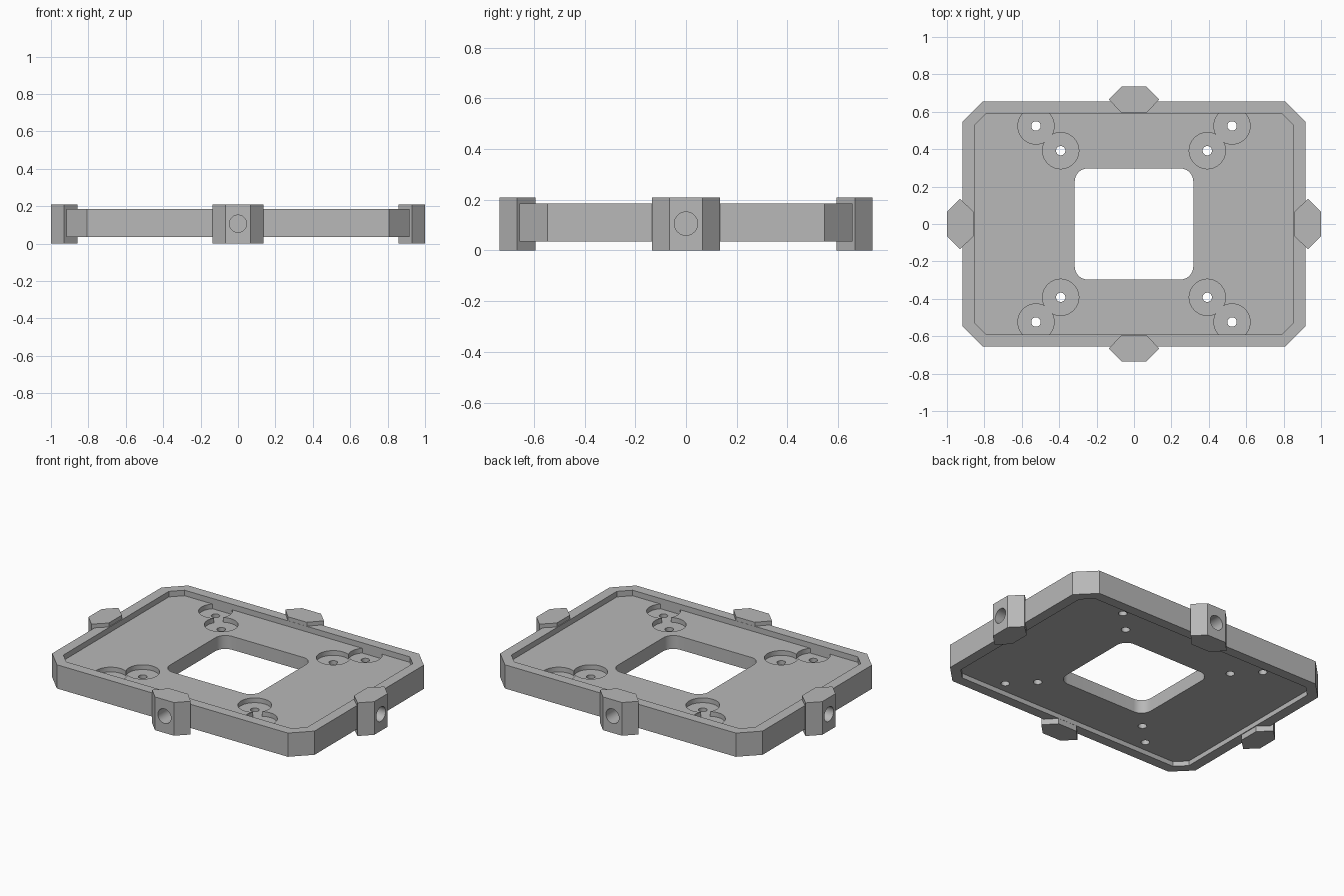
import bpy, bmesh, math
from mathutils import Matrix

cube = bpy.data.objects.get("Cube")
if cube:
    bpy.data.objects.remove(cube, do_unlink=True)

grey = bpy.data.materials.new("mid grey")
grey.use_nodes = True
colour = (0.48, 0.48, 0.48, 1)
grey.diffuse_color = colour
grey.node_tree.nodes["Principled BSDF"].inputs["Base Color"].default_value = colour


def prism(name, points, low, high):
    """Extrude a counter-clockwise plan outline between two heights."""
    bm = bmesh.new()
    face = bm.faces.new([bm.verts.new((x, y, low)) for x, y in points])
    top = bmesh.ops.extrude_face_region(bm, geom=[face])["geom"]
    verts = [v for v in top if isinstance(v, bmesh.types.BMVert)]
    bmesh.ops.translate(bm, verts=verts, vec=(0, 0, high - low))
    bmesh.ops.recalc_face_normals(bm, faces=bm.faces)
    mesh = bpy.data.meshes.new(name)
    bm.to_mesh(mesh)
    bm.free()
    mesh.materials.append(grey)
    obj = bpy.data.objects.new(name, mesh)
    bpy.context.collection.objects.link(obj)
    return obj


def combine(target, tool, operation="DIFFERENCE"):
    """Apply a boolean and discard the tool object."""
    mod = target.modifiers.new("combine", "BOOLEAN")
    mod.operation, mod.solver, mod.object = operation, "EXACT", tool
    bpy.context.view_layer.objects.active = target
    bpy.ops.object.modifier_apply(modifier=mod.name)
    bpy.data.objects.remove(tool, do_unlink=True)


def rounded(hx, hy, radius, steps):
    """Rectangle outline; one step per corner gives a chamfer."""
    points = []
    for corner, (sx, sy) in enumerate([(1, 1), (-1, 1), (-1, -1), (1, -1)]):
        for i in range(steps + 1):
            a = (corner + i / steps) * math.pi / 2
            points.append((sx * (hx - radius) + radius * math.cos(a),
                           sy * (hy - radius) + radius * math.sin(a)))
    return points


def circle(x, y, radius, count=48):
    angles = [2 * math.pi * i / count for i in range(count)]
    return [(x + radius * math.cos(a), y + radius * math.sin(a)) for a in angles]


INNER = rounded(0.853, 0.592, 0.065, 1)
PLATE_LOW, BORE_FLOOR, PLATE_TOP = 0.065, 0.12, 0.15
HOLES = [(sx * d, sy * d) for sx in (-1, 1) for sy in (-1, 1) for d in (0.392, 0.524)]

# Chamfered tray body
body = prism("mounting_tray", rounded(0.918, 0.656, 0.11, 1), 0.035, 0.185)

# Upper recess, deepened inside the screw counterbores
cavity = prism("upper_recess", INNER, BORE_FLOOR, 0.3)
slab = prism("recess_floor", rounded(1.2, 1, 0.1, 1), 0.1, PLATE_TOP)
for x, y in HOLES:
    combine(slab, prism("counterbore", circle(x, y, 0.097), 0, 0.25))
combine(cavity, slab)
combine(body, cavity)

# Lower recess, central opening and screw holes
combine(body, prism("lower_recess", INNER, -0.1, PLATE_LOW))
combine(body, prism("centre_opening", rounded(0.317, 0.297, 0.07, 12), -0.1, 0.3))
for x, y in HOLES:
    combine(body, prism("screw_hole", circle(x, y, 0.025, 32), -0.1, 0.3))

# Hexagonal side bosses, each with a blind hole facing outwards
for turn, reach in enumerate((1.0, 0.735, 1.0, 0.735)):
    half, wide = 0.066, 0.135
    inside, middle = reach - 0.142, reach - 0.069
    boss = prism("side_boss", [(inside, -half), (middle, -wide), (reach, -half),
                               (reach, half), (middle, wide), (inside, half)], 0, 0.21)
    spin = Matrix.Rotation(turn * math.pi / 2, 4, "Z")
    boss.data.transform(spin)
    combine(body, boss, "UNION")
    drill = prism("drill", circle(0, 0, 0.046), reach - 0.115, reach + 0.1)
    drill.data.transform(spin @ Matrix.Translation((0, 0, 0.106))
                         @ Matrix.Rotation(math.pi / 2, 4, "Y"))
    combine(body, drill)

# Smooth bores, crisp edges
bpy.ops.object.select_all(action="DESELECT")
body.select_set(True)
bpy.context.view_layer.objects.active = body
bpy.ops.object.shade_smooth_by_angle(angle=math.radians(30))
